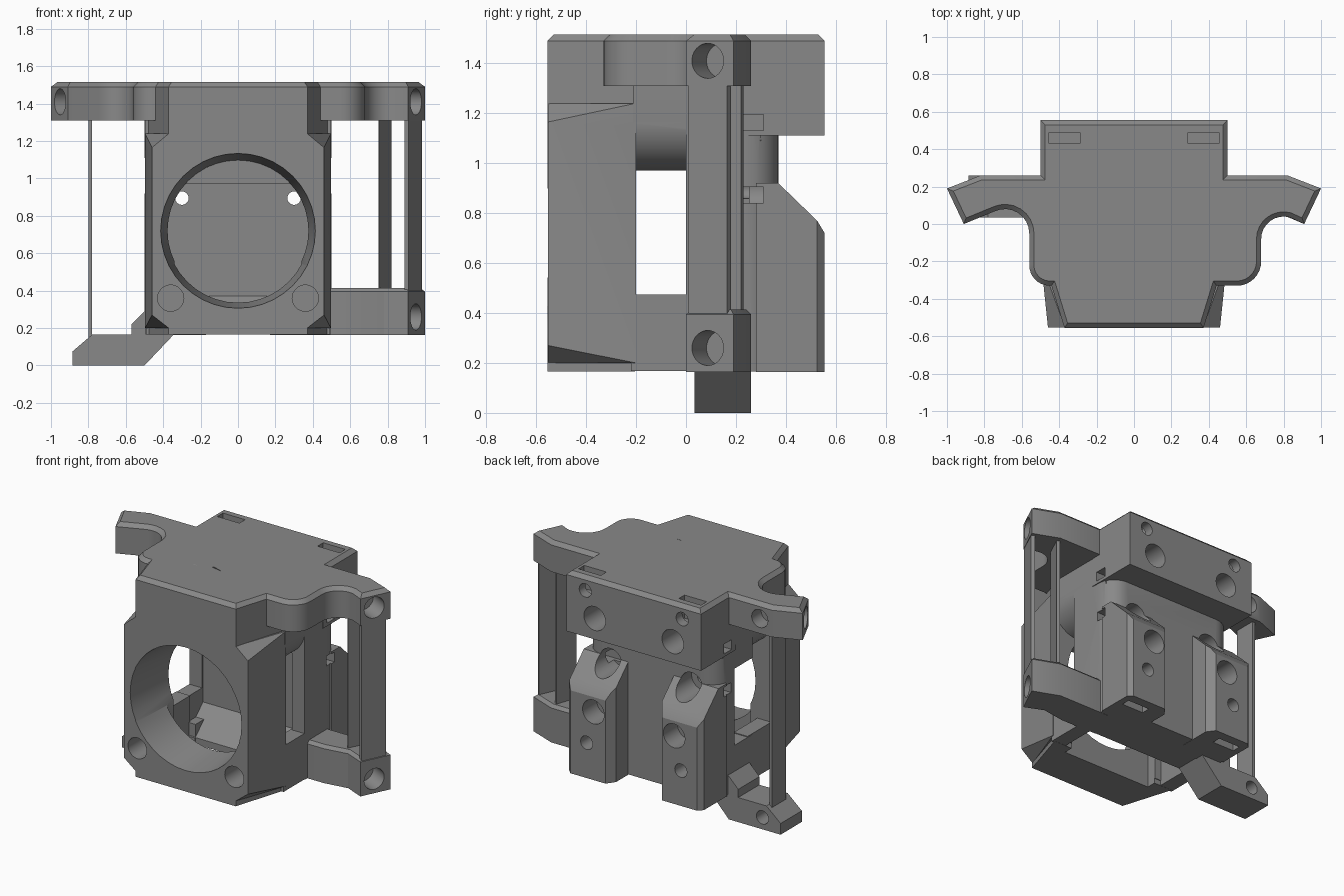
import bpy, bmesh, math
from mathutils import Vector

if "Cube" in bpy.data.objects:
    bpy.data.objects.remove(bpy.data.objects["Cube"])

grey = bpy.data.materials.new("mid_grey")
grey.diffuse_color = (0.25, 0.25, 0.25, 1)
grey.use_nodes = True
grey.node_tree.nodes["Principled BSDF"].inputs["Base Color"].default_value = grey.diffuse_color


def make(name, bm):
    bmesh.ops.recalc_face_normals(bm, faces=bm.faces[:])
    me = bpy.data.meshes.new(name)
    bm.to_mesh(me)
    bm.free()
    me.materials.append(grey)
    ob = bpy.data.objects.new(name, me)
    bpy.context.collection.objects.link(ob)
    return ob


def prism(name, pts, axis, a, b, bevel=0):
    """Extrude a closed outline from a to b along an axis; optionally chamfer the far rim."""
    place = {'x': lambda p, t: (t, p[0], p[1]),
             'y': lambda p, t: (p[0], t, p[1]),
             'z': lambda p, t: (p[0], p[1], t)}[axis]
    bm = bmesh.new()
    lo = [bm.verts.new(place(p, a)) for p in pts]
    hi = [bm.verts.new(place(p, b)) for p in pts]
    bm.faces.new(lo)
    top = bm.faces.new(hi)
    n = len(pts)
    for i in range(n):
        bm.faces.new((lo[i], lo[(i + 1) % n], hi[(i + 1) % n], hi[i]))
    bmesh.ops.recalc_face_normals(bm, faces=bm.faces[:])
    if bevel:
        bmesh.ops.bevel(bm, geom=list(top.edges), offset=bevel, segments=1,
                        profile=0.5, affect='EDGES')
    return make(name, bm)


def box(name, x0, x1, y0, y1, z0, z1):
    return prism(name, [(x0, y0), (x1, y0), (x1, y1), (x0, y1)], 'z', z0, z1)


def hull(name, pts):
    """Convex solid around points mirrored in x."""
    bm = bmesh.new()
    for x, y, z in pts:
        bm.verts.new((x, y, z))
        bm.verts.new((-x, y, z))
    bmesh.ops.convex_hull(bm, input=bm.verts[:])
    return make(name, bm)


def cyl(p, d, r, depth, r2=None):
    """Drill starting just outside point p and going along d."""
    d = Vector(d).normalized()
    bm = bmesh.new()
    bmesh.ops.create_cone(bm, cap_ends=True, segments=40, radius1=r,
                          radius2=r if r2 is None else r2, depth=depth + 0.03)
    rot = d.to_track_quat('Z', 'Y').to_matrix()
    mid = Vector(p) + d * (depth - 0.03) / 2
    for v in bm.verts:
        v.co = rot @ v.co + mid
    return make("drill", bm)


def arc(cx, cy, r, a0, a1, n=8):
    return [(cx + r * math.cos(math.radians(a0 + (a1 - a0) * i / n)),
             cy + r * math.sin(math.radians(a0 + (a1 - a0) * i / n))) for i in range(n + 1)]


def combine(target, others, op):
    """Boolean each part in turn, falling back to the other solver if nothing changed."""
    for o in others:
        m = target.modifiers.new("fuse", 'BOOLEAN')
        m.operation, m.object, m.solver = op, o, 'MANIFOLD'
        before = len(target.data.vertices)
        bpy.context.view_layer.update()
        result = target.evaluated_get(bpy.context.evaluated_depsgraph_get())
        if len(result.data.vertices) in (0, before):
            m.solver = 'EXACT'
        bpy.context.view_layer.objects.active = target
        bpy.ops.object.modifier_apply(modifier=m.name)
        bpy.data.objects.remove(o)


def top_drills(extra):
    """Row of holes down through the top."""
    return [cyl((x, -0.185, 1.515), (0, 0, -1), r + extra, d) for x, r, d in (
        (0, 0.06, 0.7), (-0.18, 0.075, 0.12), (0.18, 0.075, 0.12), (-0.18, 0.045, 0.7),
        (0.18, 0.045, 0.7), (-0.42, 0.07, 0.17), (0.535, 0.07, 0.17))]


# top plate with two wings
right = ([(0.38, -0.37), (0.40, -0.33)] + arc(0.55, -0.2, 0.13, -90, 0)
         + arc(0.80, -0.08, 0.12, 180, 75) + [(0.91, 0), (1.0, 0.19), (0.82, 0.26), (0.5, 0.26), (0.5, 0.555)])
left = ([(0.38, -0.37), (0.40, -0.33)] + arc(0.45, -0.22, 0.11, -85, 0)
        + arc(0.69, -0.05, 0.13, 180, 65) + [(0.91, 0), (1.0, 0.19), (0.82, 0.26), (0.5, 0.26), (0.5, 0.555)])
housing = prism("housing", right + [(-x, y) for x, y in reversed(left)], 'z', 1.31, 1.515, 0.025)
combine(housing, top_drills(0), 'DIFFERENCE')

# front block: wide body with chamfered corners around a narrower full-height wedge
front_body = hull("front_body", [
    (0.37, -0.553, 0.2), (0.46, -0.553, 0.27), (0.46, -0.553, 1.165), (0.37, -0.553, 1.24),
    (0.497, -0.2, 0.2), (0.497, -0.2, 1.24)])
front_wedge = hull("front_wedge", [
    (0.372, -0.555, 0.166), (0.372, -0.555, 1.49), (0.355, -0.53, 1.515),
    (0.48, -0.205, 0.166), (0.48, -0.205, 1.49), (0.455, -0.205, 1.515)])
combine(front_body, [front_wedge], 'UNION')
front_drills = [cyl((x, -0.555, z), (0, 1, 0), r, 0.17) for x, z, r in (
    (-0.24, 1.4, 0.07), (0.24, 1.4, 0.07), (0, 1.3, 0.095), (-0.36, 1.08, 0.07),
    (0.36, 1.08, 0.07), (-0.36, 0.36, 0.07), (0.36, 0.36, 0.07))]
combine(front_body, [cyl((0, -0.555, 0.72), (0, 1, 0), 0.417, 0.4, 0.372)] + front_drills
        + top_drills(0.003), 'DIFFERENCE')

# upper core with a rounded underside, and rear block
core = prism("core", arc(0.298, 1.17, 0.2, 0, -90) + arc(-0.298, 1.17, 0.2, -90, -180)
             + [(-0.498, 1.33), (0.498, 1.33)], 'y', -0.213, 0.3)
combine(core, [cyl((x, -0.185, 1.515), (0, 0, -1), r, 0.7) for x, r in (
    (0, 0.062), (-0.18, 0.047), (0.18, 0.047))], 'DIFFERENCE')
rear_block = box("rear_block", -0.5, 0.5, 0.19, 0.555, 1.11, 1.4)
# rear wall with rounded corners, hollow toward the front and open on the left
rear_wall = prism("rear_wall", [(-0.495, 0), (0.495, 0)] + arc(0.365, 0.24, 0.13, 0, 90)
                  + arc(-0.365, 0.24, 0.13, 90, 180), 'z', 0.165, 1.2)
combine(rear_wall, [box("hollow", -0.4, 0.4, -0.1, 0.2, 0, 0.99),
                    box("hollow", -0.6, -0.38, -0.1, 0.19, 0.47, 0.985)], 'DIFFERENCE')
# lower side rails and ramp
rails = [box("rail", *sorted((s * 0.39, s * 0.493)), -0.22, 0.05, 0.167, 0.475) for s in (-1, 1)]
ramp = prism("ramp", [(0.25, 0.168), (0.03, 0.168), (0.03, 0.21), (0.25, 0.42)], 'x', -0.42, 0.42)
# two rear mounting legs
legs = []
for s in (-1, 1):
    leg = prism("leg", [(0.28, 0.163), (0.555, 0.163), (0.555, 0.72), (0.525, 0.77),
                        (0.37, 0.92), (0.28, 0.92)], 'x', s * 0.17, s * 0.5)
    inner = prism("edge", [(s * 0.15, 0.50), (s * 0.17, 0.50), (s * 0.22, 0.57), (s * 0.15, 0.57)],
                  'z', 0.1, 0.8)
    outer = prism("edge", [(s * 0.52, 0.505), (s * 0.465, 0.56), (s * 0.52, 0.56)], 'z', 0.1, 1.0)
    combine(leg, [inner, outer], 'DIFFERENCE')
    legs.append(leg)
# lower right arm
arm = prism("lower_arm", [(0.42, 0.03), (0.62, 0.03), (0.78, 0.055), (0.91, 0), (1.0, 0.19),
                          (0.82, 0.26), (0.42, 0.26)], 'z', 0.164, 0.415, 0.02)
# lower left foot
foot = prism("foot", [(-0.885, 0), (-0.5, 0), (-0.34, 0.169), (-0.34, 0.3), (-0.49, 0.3), (-0.57, 0.22),
                      (-0.57, 0.165), (-0.78, 0.165), (-0.885, 0.075)], 'y', 0.035, 0.26)
# side posts
posts = [prism("outer_post", [(0.912, 0.01), (0.985, 0.165), (0.965, 0.18), (0.89, 0.02)], 'z', 0.3, 1.4),
         prism("inner_post", [(0.75, 0.09), (0.757, 0.085), (0.82, 0.22), (0.80, 0.23)], 'z', 0.3, 1.4),
         box("left_post", -0.8, -0.78, 0.08, 0.23, 0.1, 1.4)]
combine(housing, [core, rear_block, rear_wall, front_body, ramp, arm, foot] + rails + legs + posts, 'UNION')

# floor opening
cuts = [box("floor_cut", -0.34, 0.34, -0.27, 0.033, 0.1, 0.6)]
for s in (-1, 1):
    # rear screw holes, slots and wing holes
    for x, z, r, d in ((0.36, 1.42, 0.045, 0.15), (0.29, 1.25, 0.08, 0.2),
                       (0.3, 0.895, 0.08, 0.3), (0.3, 0.895, 0.036, 0.5),
                       (0.3, 0.62, 0.08, 0.15), (0.35, 0.4, 0.045, 0.15)):
        cuts.append(cyl((s * x, 0.555, z), (0, -1, 0), r, d))
    xs = sorted((s * 0.29, s * 0.455))
    cuts.append(box("slot", *xs, 0.43, 0.49, 1.36, 1.6))
    cuts.append(box("slot", *xs, 0.43, 0.49, 0.1, 0.25))
    xs = sorted((s * 0.3, s * 0.6))
    cuts += [box("slot", *xs, 0.23, 0.31, z, z + 0.065) for z in (0.84, 1.13)]
    cuts.append(cyl((s * 0.955, 0.085, 1.41), (-s * 0.9, 0.43, 0), 0.07, 0.14))
cuts.append(cyl((-0.73, 0.26, 1.41), (0, -1, 0), 0.06, 0.1))
cuts.append(cyl((0.955, 0.085, 0.26), (-0.9, 0.43, 0), 0.07, 0.14))
cuts.append(cyl((-0.75, 0.26, 0.08), (0, -1, 0), 0.045, 0.15))
combine(housing, cuts, 'DIFFERENCE')

bpy.ops.object.select_all(action='DESELECT')
housing.select_set(True)
bpy.context.view_layer.objects.active = housing
bpy.ops.object.shade_smooth_by_angle(angle=math.radians(25))
